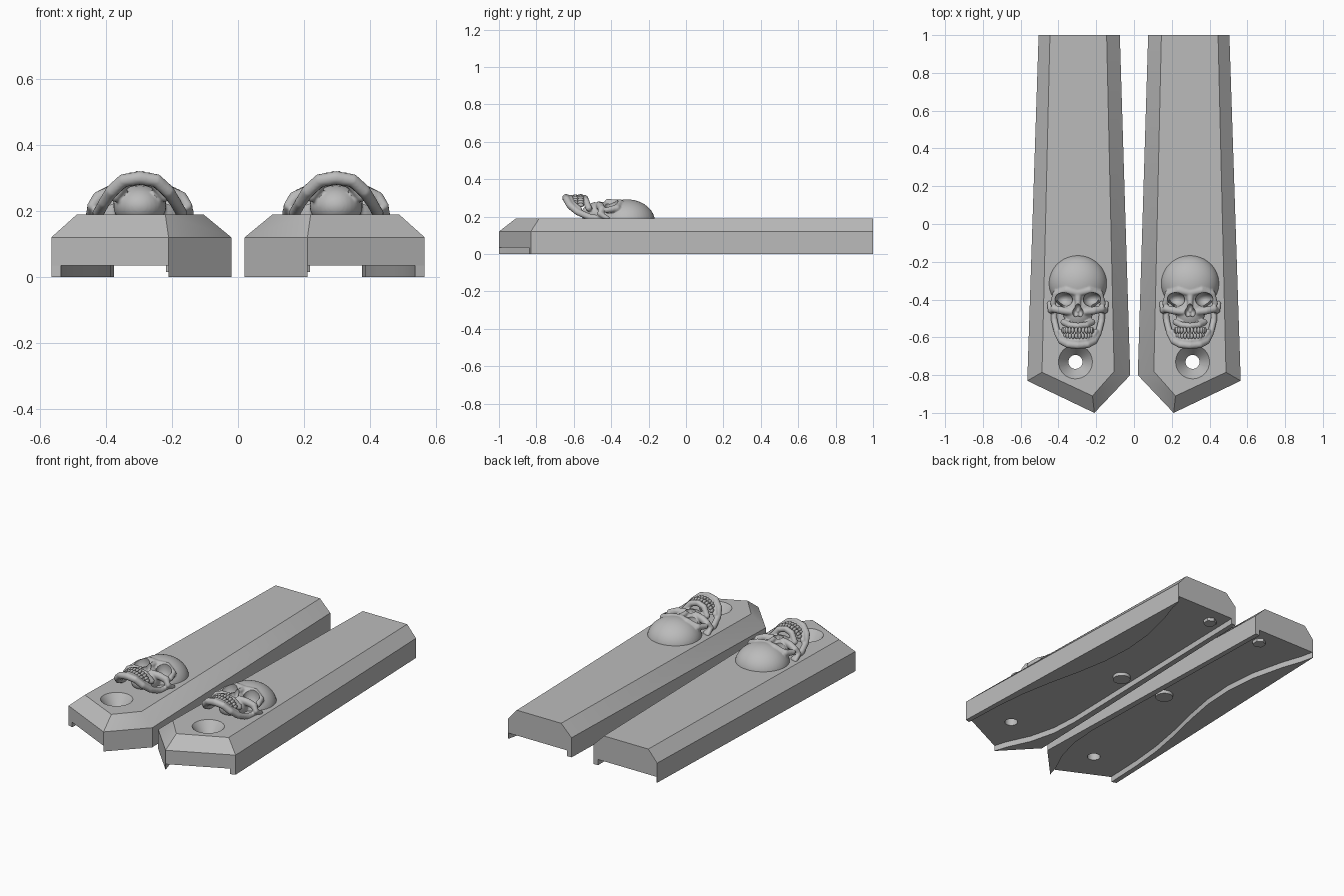
import bpy, bmesh
from math import sin, cos, radians
from mathutils import Vector, Matrix

if "Cube" in bpy.data.objects:
    bpy.data.objects.remove(bpy.data.objects["Cube"])

grey = bpy.data.materials.new("plain grey")
grey.use_nodes = True
grey.diffuse_color = (0.5, 0.5, 0.5, 1)
grey.node_tree.nodes["Principled BSDF"].inputs["Base Color"].default_value = (0.5, 0.5, 0.5, 1)

CX = 0.297  # middle of one skull


def make(name, bm):
    bmesh.ops.recalc_face_normals(bm, faces=bm.faces)
    mesh = bpy.data.meshes.new(name)
    bm.to_mesh(mesh)
    bm.free()
    mesh.materials.append(grey)
    ob = bpy.data.objects.new(name, mesh)
    bpy.context.collection.objects.link(ob)
    return ob


def finish(ob, angle=30, cutters=()):
    """Cut, mirror to the other side, bake and shade."""
    for c in cutters:
        m = ob.modifiers.new("cut", 'BOOLEAN')
        m.object, m.operation, m.solver = c, 'DIFFERENCE', 'EXACT'
    m = ob.modifiers.new("mirror", 'MIRROR')
    m.use_mirror_merge = False
    deps = bpy.context.evaluated_depsgraph_get()
    mesh = bpy.data.meshes.new_from_object(ob.evaluated_get(deps))
    ob.modifiers.clear()
    ob.data = mesh
    mesh.materials.clear()
    mesh.materials.append(grey)
    for p in mesh.polygons:
        p.material_index = 0
    for c in cutters:
        bpy.data.objects.remove(c)
    bpy.ops.object.select_all(action='DESELECT')
    ob.select_set(True)
    bpy.context.view_layer.objects.active = ob
    bpy.ops.object.shade_smooth_by_angle(angle=radians(angle))


def loft(bm, levels):
    """Stack matching outlines, each given as (height, points)."""
    rings = [[bm.verts.new((x, y, z)) for x, y in pts] for z, pts in levels]
    n = len(rings[0])
    for a, b in zip(rings, rings[1:]):
        for i in range(n):
            bm.faces.new((a[i], a[(i + 1) % n], b[(i + 1) % n], b[i]))
    bm.faces.new(rings[0][::-1])
    bm.faces.new(rings[-1])


def cone(bm, x, y, z0, z1, r0, r1, sides=32):
    bmesh.ops.create_cone(bm, cap_ends=True, segments=sides, radius1=r0, radius2=r1, depth=z1 - z0,
                          matrix=Matrix.Translation((x, y, (z0 + z1) / 2)))


def blob(bm, loc, size, u=20, v=12):
    mat = Matrix.Translation((loc[0] + CX, loc[1], loc[2])) @ Matrix.Diagonal((*size, 1))
    bmesh.ops.create_uvsphere(bm, u_segments=u, v_segments=v, radius=1, matrix=mat)


def limb(bm, pts, sides=(-1, 1)):
    """Chain of balls along points (x, y, z, radius), on both sides of the skull."""
    for s in sides:
        for a, b in zip(pts, pts[1:]):
            a, b = Vector(a), Vector(b)
            n = max(2, int((b - a).length / 0.008))
            for i in range(n + 1):
                x, y, z, r = a.lerp(b, i / n)
                blob(bm, (s * x, y, z), (r, r, r), 12, 8)


# Grip body: vertical sides with a chamfered top
outline = [(0.02, -0.80), (0.21, -1), (0.565, -0.83), (0.505, 1), (0.075, 1)]
top = [(0.105, -0.78), (0.22, -0.91), (0.487, -0.785), (0.445, 1), (0.145, 1)]
bm = bmesh.new()
loft(bm, [(0.035, outline), (0.12, outline), (0.19, top)])
body = make("grip_body", bm)

# Countersunk screw hole
bm = bmesh.new()
cone(bm, 0.31, -0.73, -0.1, 0.3, 0.037, 0.037)
hole = make("hole_cutter", bm)
bm = bmesh.new()
cone(bm, 0.31, -0.73, 0.12, 0.21, 0.037, 0.105)
sink = make("countersink_cutter", bm)
for c in (hole, sink):
    c.hide_render = True
finish(body, 30, (hole, sink))

# Raised rims around the underside
bm = bmesh.new()
inner = [(0.02, -0.80), (0.21, -1), (0.185, -0.92), (0.12, -0.78), (0.08, -0.62),
         (0.07, -0.45), (0.105, 1), (0.075, 1)]
loft(bm, [(0, inner), (0.035, inner)])
finish(make("inner_rim", bm))

widths = [(-0.84, 0.03), (-0.6, 0.032), (-0.4, 0.045), (-0.2, 0.075), (0, 0.115), (0.2, 0.145),
          (0.4, 0.15), (0.6, 0.125), (0.8, 0.07), (0.92, 0.025), (1, 0.004)]
edge = [(0.565 - 0.06 * (y + 0.83) / 1.83 - w, y) for y, w in widths]
outer = [(0.505, 1), (0.565, -0.83)] + edge
bm = bmesh.new()
loft(bm, [(0, outer), (0.035, outer)])
finish(make("outer_rim", bm))

# Locating pegs underneath
bm = bmesh.new()
cone(bm, 0.16, 0.08, 0.015, 0.04, 0.05, 0.05)
cone(bm, 0.185, 0.9, 0.015, 0.04, 0.038, 0.038, 6)
finish(make("locating_pegs", bm))

# Skull: overlapping masses fused into one skin
bm = bmesh.new()
blob(bm, (0, -0.315, 0.17), (0.155, 0.15, 0.122), 48, 32)                # cranium
blob(bm, (0, -0.46, 0.215), (0.08, 0.10, 0.065), 32, 20)                 # upper jaw
limb(bm, [(0, -0.365, 0.272, 0.022), (0.06, -0.352, 0.272, 0.02),
          (0.115, -0.37, 0.245, 0.02), (0.132, -0.42, 0.235, 0.016)])    # brow
limb(bm, [(0, -0.375, 0.272, 0.02), (0, -0.43, 0.282, 0.014)], (1,))     # nose bridge
limb(bm, [(0.04, -0.465, 0.262, 0.02), (0.085, -0.458, 0.255, 0.022), (0.125, -0.45, 0.24, 0.02),
          (0.145, -0.46, 0.215, 0.015), (0.15, -0.42, 0.19, 0.014)])     # cheekbone
limb(bm, [(0.075, -0.52, 0.245, 0.018), (0.045, -0.535, 0.285, 0.018),
          (0, -0.54, 0.298, 0.018)])                                     # upper gum
limb(bm, [(0.13, -0.43, 0.19, 0.016), (0.125, -0.51, 0.195, 0.018), (0.108, -0.58, 0.225, 0.018),
          (0.085, -0.62, 0.26, 0.02), (0.05, -0.638, 0.292, 0.02),
          (0, -0.642, 0.3, 0.021)])                                      # lower jaw
limb(bm, [(0.095, -0.57, 0.24, 0.015), (0.07, -0.605, 0.268, 0.016),
          (0.04, -0.615, 0.292, 0.016), (0, -0.618, 0.302, 0.016)])      # lower gum
skull = make("skull", bm)
m = skull.modifiers.new("fuse", 'REMESH')
m.mode, m.voxel_size = 'VOXEL', 0.005
m = skull.modifiers.new("soften", 'SMOOTH')
m.factor, m.iterations = 0.5, 4

# Eye sockets and nose opening
bm = bmesh.new()
for s in (-1, 1):
    blob(bm, (s * 0.075, -0.4, 0.268), (0.047, 0.038, 0.065), 32, 20)
    blob(bm, (s * 0.012, -0.468, 0.28), (0.016, 0.024, 0.04))
blob(bm, (0, -0.452, 0.285), (0.017, 0.03, 0.04))
m_ob = make("socket_cutter", bm)
m_ob.hide_render = True
m = m_ob.modifiers.new("fuse", 'REMESH')
m.mode, m.voxel_size = 'VOXEL', 0.004
finish(skull, 50, (m_ob,))

# Two rows of teeth
bm = bmesh.new()
for y, r, lift in ((-0.563, 0.082, 0), (-0.592, 0.078, -0.002)):
    for i in range(12):
        t = radians(-72 + 144 * i / 11)
        blob(bm, (r * sin(t), y, 0.24 + lift + 0.07 * cos(t)), (0.009, 0.018, 0.011), 10, 8)
finish(make("teeth", bm), 50)
